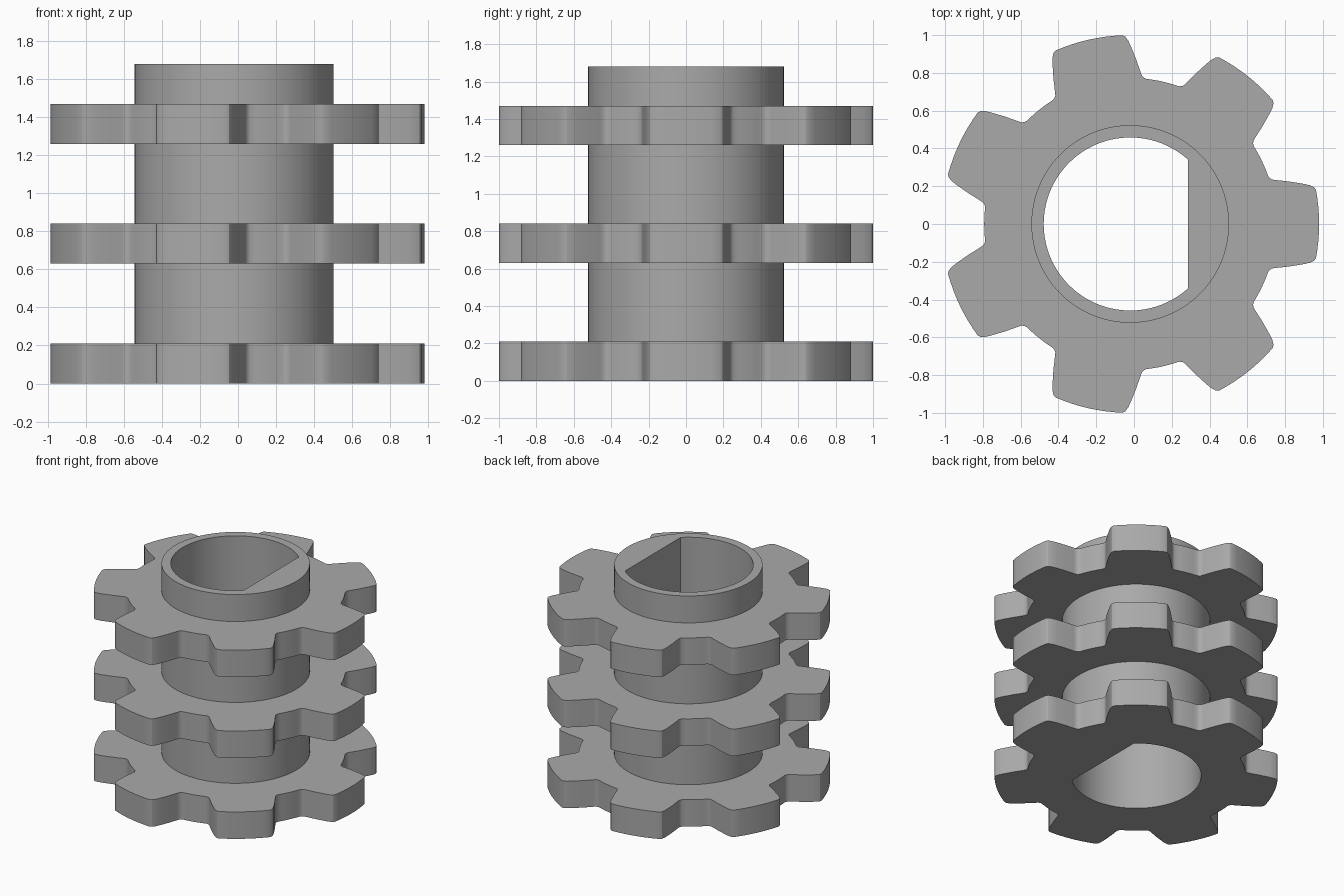
import bpy, bmesh
from math import radians, cos, sin, acos, degrees

if "Cube" in bpy.data.objects:
    bpy.data.objects.remove(bpy.data.objects["Cube"], do_unlink=True)

TEETH = 7
PITCH = 360 / TEETH
AXIS_X = -0.02            # shaft axis, offset so the outline is centred
HUB_R, BORE_R, FLAT_X = 0.523, 0.458, 0.305
STEP = 0.21               # wheel thickness; gaps between wheels are two steps

# Half tooth: (degrees from the tooth centre, radius)
HALF = [(0, 1), (2.6, 1), (5.2, 1), (7.8, 1), (10.4, 1), (11.3, .993),
        (12.2, .972), (13.1, .94), (15, .87), (16.8, .805), (17.4, .787),
        (18.2, .778), (19.2, .773), (21.4, .773), (23.5, .773), (PITCH / 2, .773)]


def tooth_radius(angle):
    """Radius of the toothed outline at an angle in degrees."""
    a = abs((angle + PITCH / 2) % PITCH - PITCH / 2)
    for (a0, r0), (a1, r1) in zip(HALF, HALF[1:]):
        if a <= a1:
            return r0 + (r1 - r0) * (a - a0) / (a1 - a0)
    return HALF[-1][1]


def hub_radius(angle):
    return HUB_R


def bore_radius(angle):
    """Round bore with one flat on the +x side."""
    c = cos(radians(angle))
    return FLAT_X / c if c > FLAT_X / BORE_R else BORE_R


# Shared angles: both halves of every tooth plus the two bore flat corners
corner = degrees(acos(FLAT_X / BORE_R))
angles = {round(corner, 4), round(360 - corner, 4)}
for t in range(TEETH):
    for a, _ in HALF:
        angles |= {round((t * PITCH + s * a) % 360, 4) for s in (1, -1)}
angles = sorted(angles)

# Section from the bore's foot, up the outside, and back down the bore
section = [(bore_radius, 0)]
for wheel in range(3):
    z = wheel * 3 * STEP
    if wheel:
        section.append((hub_radius, z))
    section += [(tooth_radius, z), (tooth_radius, z + STEP), (hub_radius, z + STEP)]
section += [(hub_radius, 8 * STEP), (bore_radius, 8 * STEP)]

# Loft the section around the axis as one closed solid
bm = bmesh.new()
rings = [[bm.verts.new((AXIS_X + f(a) * cos(radians(a)), f(a) * sin(radians(a)), z))
          for a in angles] for f, z in section]
for i, low in enumerate(rings):
    high = rings[(i + 1) % len(rings)]
    for j in range(len(angles)):
        k = (j + 1) % len(angles)
        bm.faces.new((low[j], low[k], high[k], high[j]))
bmesh.ops.recalc_face_normals(bm, faces=bm.faces)

mesh = bpy.data.meshes.new("triple_toothed_hub")
bm.to_mesh(mesh)
bm.free()
obj = bpy.data.objects.new("triple_toothed_hub", mesh)
bpy.context.collection.objects.link(obj)

# Plain grey metal
grey = bpy.data.materials.new("plain_grey")
grey.use_nodes = True
colour = (0.4, 0.4, 0.4, 1)
grey.diffuse_color = colour
grey.node_tree.nodes["Principled BSDF"].inputs["Base Color"].default_value = colour
mesh.materials.append(grey)

# Smooth round walls, sharp rims
bpy.ops.object.select_all(action='DESELECT')
obj.select_set(True)
bpy.context.view_layer.objects.active = obj
bpy.ops.object.shade_smooth_by_angle(angle=radians(30))
